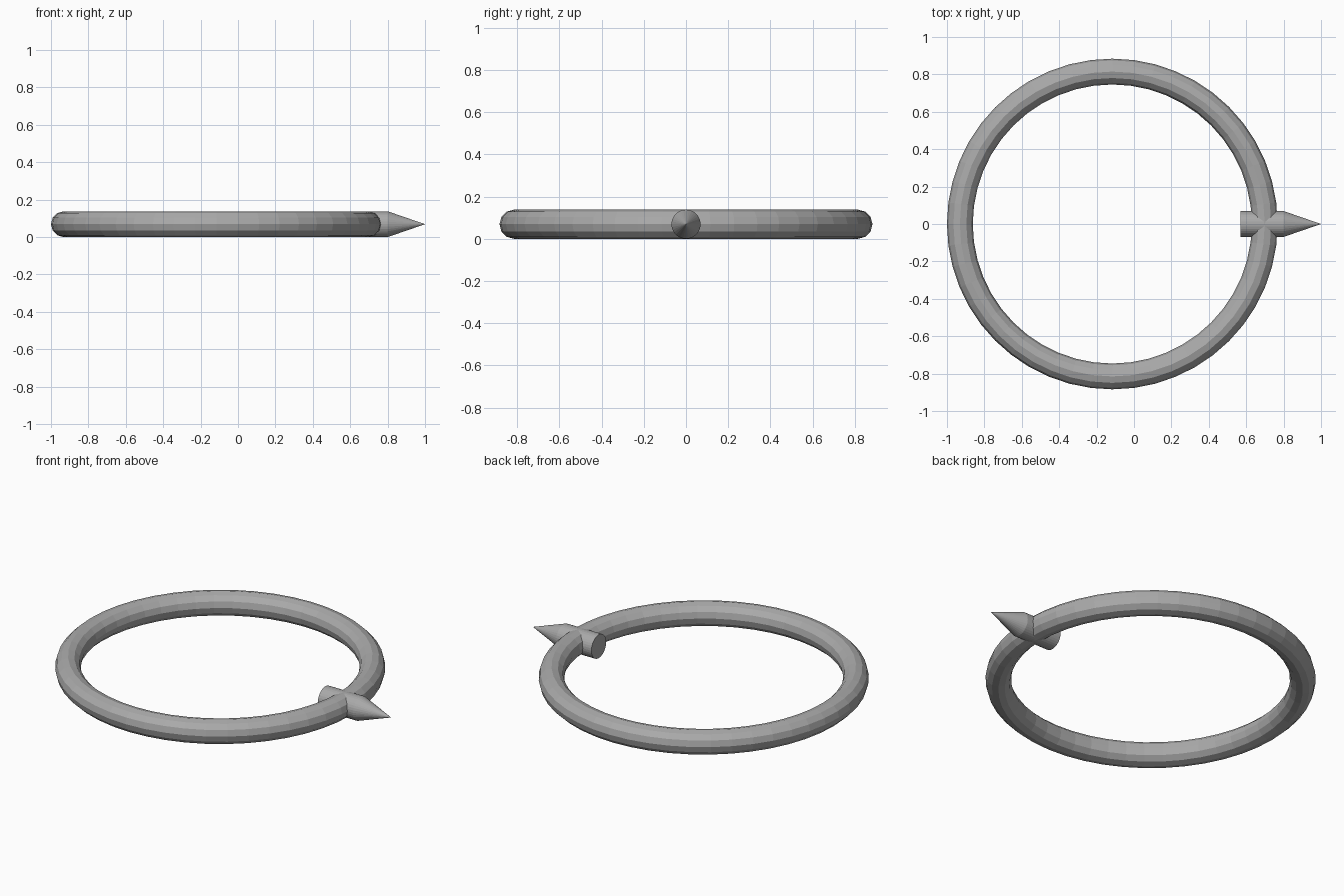
import bpy
from math import pi

cube = bpy.data.objects.get("Cube")
if cube:
    bpy.data.objects.remove(cube, do_unlink=True)

TUBE = 0.069          # tube radius, also the height of the centre line
RING_X = -0.116       # ring centre

grey = bpy.data.materials.new("plain_grey")
grey.use_nodes = True
colour = (0.4, 0.4, 0.4, 1)
grey.diffuse_color = colour
grey.node_tree.nodes["Principled BSDF"].inputs["Base Color"].default_value = colour


def finish(name):
    obj = bpy.context.object
    obj.name = name
    obj.data.materials.append(grey)
    return obj


def along_x(name, x0, x1, tip_radius):
    """Round bar or cone running along x from x0 to x1."""
    bpy.ops.mesh.primitive_cone_add(
        vertices=32, radius1=TUBE, radius2=tip_radius, depth=x1 - x0,
        location=((x0 + x1) / 2, 0, TUBE), rotation=(0, pi / 2, 0))
    return finish(name)


# Ring lying flat
bpy.ops.mesh.primitive_torus_add(
    major_segments=48, minor_segments=12, major_radius=0.815,
    minor_radius=TUBE, location=(RING_X, 0, TUBE))
finish("ring")

# Short bar through the ring, with a pointed tip outside
along_x("pointer_shaft", 0.57, 0.80, TUBE)
along_x("pointer_tip", 0.80, 1.0, 0)
